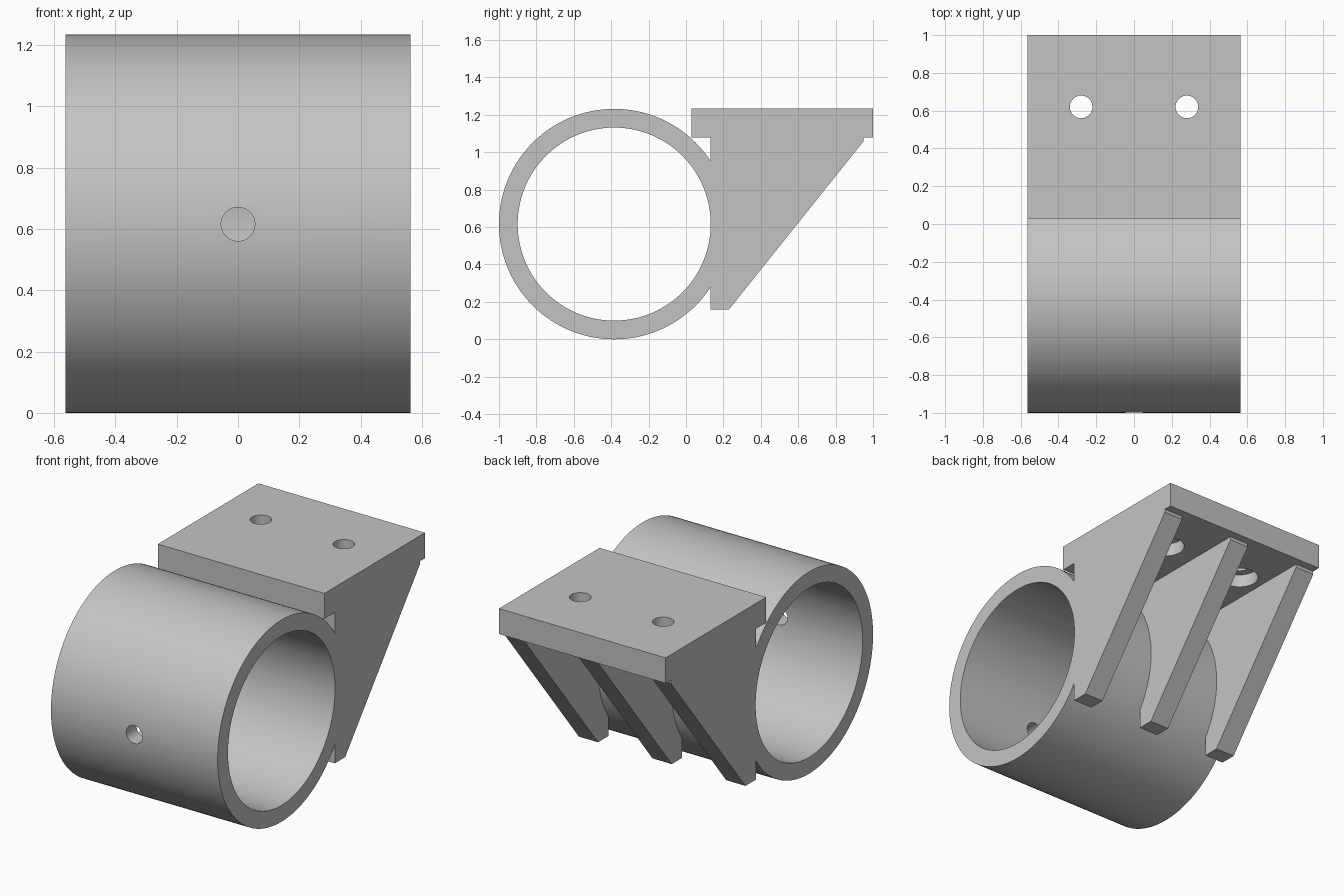
import bpy, bmesh, math
from mathutils import Matrix

cube = bpy.data.objects.get("Cube")
if cube:
    bpy.data.objects.remove(cube, do_unlink=True)

# Main dimensions
HALF_W = 0.5625
RING_Y, RING_Z = -0.384, 0.616
R_OUT, R_IN = 0.616, 0.516
PLATE_BOTTOM, PLATE_TOP = 1.08, 1.235
RIB_FRONT, RIB_W = 0.13, 0.13

grey = bpy.data.materials.new("plain grey")
grey.use_nodes = True
colour = (0.55, 0.55, 0.55, 1)
grey.diffuse_color = colour
grey.node_tree.nodes["Principled BSDF"].inputs["Base Color"].default_value = colour


def finish(name, bm):
    bmesh.ops.recalc_face_normals(bm, faces=bm.faces)
    mesh = bpy.data.meshes.new(name)
    bm.to_mesh(mesh)
    bm.free()
    mesh.materials.append(grey)
    obj = bpy.data.objects.new(name, mesh)
    bpy.context.collection.objects.link(obj)
    return obj


def cylinder(name, radius, depth, matrix):
    bm = bmesh.new()
    bmesh.ops.create_cone(bm, cap_ends=True, segments=48, radius1=radius,
                          radius2=radius, depth=depth, matrix=matrix)
    return finish(name, bm)


def select(obj):
    bpy.ops.object.select_all(action='DESELECT')
    obj.select_set(True)
    bpy.context.view_layer.objects.active = obj


def cut(obj, cutter):
    cutter.hide_render = True
    select(obj)
    mod = obj.modifiers.new("hole", 'BOOLEAN')
    mod.operation = 'DIFFERENCE'
    mod.solver = 'EXACT'
    mod.object = cutter
    bpy.ops.object.modifier_apply(modifier=mod.name)
    bpy.data.objects.remove(cutter, do_unlink=True)


def smooth(obj):
    select(obj)
    bpy.ops.object.shade_smooth_by_angle(angle=math.radians(30))


# Clamp ring: rectangular section spun around the x axis
bm = bmesh.new()
section = [(-HALF_W, R_IN), (HALF_W, R_IN), (HALF_W, R_OUT), (-HALF_W, R_OUT)]
verts = [bm.verts.new((x, RING_Y + r, RING_Z)) for x, r in section]
edges = [bm.edges.new((verts[i], verts[(i + 1) % 4])) for i in range(4)]
bmesh.ops.spin(bm, geom=verts + edges, cent=(0, RING_Y, RING_Z), axis=(1, 0, 0),
               angle=math.tau, steps=128, use_merge=True)
bmesh.ops.remove_doubles(bm, verts=bm.verts, dist=0.0001)
ring = finish("ring", bm)

# Screw hole through the front wall of the ring
cut(ring, cylinder("screw_cutter", 0.055, 0.4,
                   Matrix.Translation((0, RING_Y - R_OUT, RING_Z))
                   @ Matrix.Rotation(math.pi / 2, 4, 'X')))
smooth(ring)

# Mounting plate with two holes, widened from below
bm = bmesh.new()
bmesh.ops.create_cube(bm, size=1, matrix=Matrix.Translation(
    (0, 0.515, (PLATE_BOTTOM + PLATE_TOP) / 2))
    @ Matrix.Diagonal((2 * HALF_W, 0.97, PLATE_TOP - PLATE_BOTTOM, 1)))
plate = finish("mounting_plate", bm)
for x in (-0.28, 0.28):
    cut(plate, cylinder("bolt_cutter", 0.06, 0.6,
                        Matrix.Translation((x, 0.62, PLATE_TOP))))
    cut(plate, cylinder("recess_cutter", 0.108, 0.16,
                        Matrix.Translation((x, 0.62, PLATE_BOTTOM))))
smooth(plate)

# Three ribs, their front edge fitted to the ring
reach = math.acos((RIB_FRONT - RING_Y) / R_OUT)
profile = [(RIB_FRONT, 0.16), (0.23, 0.16), (0.95, 1.06),
           (0.95, PLATE_BOTTOM), (RIB_FRONT, PLATE_BOTTOM)]
for i in range(25):
    a = reach * (1 - i / 12)
    profile.append((RING_Y + R_OUT * math.cos(a), RING_Z + R_OUT * math.sin(a)))

side = HALF_W - RIB_W / 2
for name, x in (("right_rib", -side), ("middle_rib", 0), ("left_rib", side)):
    bm = bmesh.new()
    face = bm.faces.new([bm.verts.new((x - RIB_W / 2, y, z)) for y, z in profile])
    new = bmesh.ops.extrude_face_region(bm, geom=[face])["geom"]
    bmesh.ops.translate(bm, vec=(RIB_W, 0, 0),
                        verts=[v for v in new if isinstance(v, bmesh.types.BMVert)])
    smooth(finish(name, bm))
